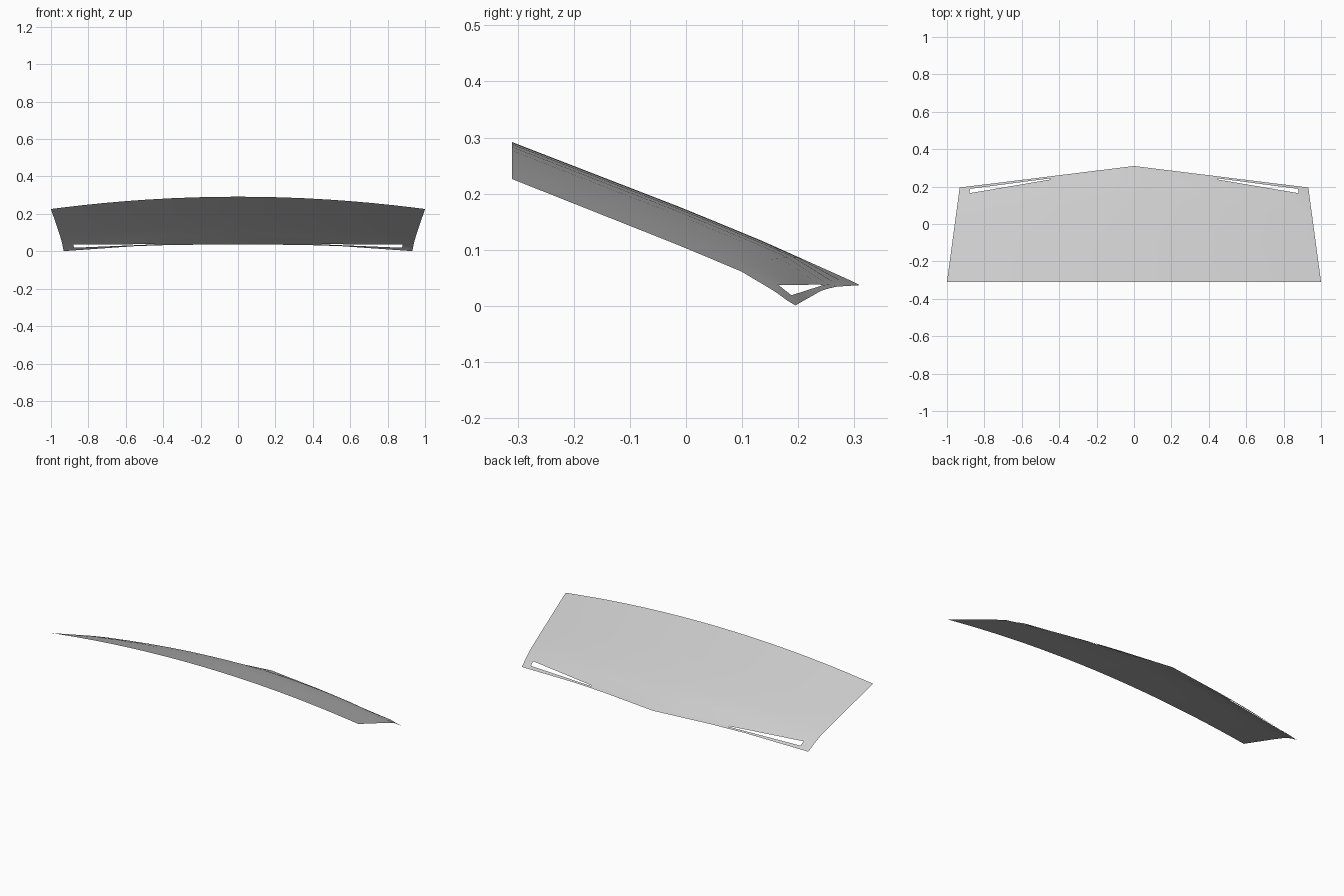
import bpy
import bmesh

cube = bpy.data.objects.get("Cube")
if cube:
    bpy.data.objects.remove(cube, do_unlink=True)

grey = bpy.data.materials.new("light_grey")
grey.use_nodes = True
colour = (0.6, 0.6, 0.6, 1)
grey.diffuse_color = colour
grey.node_tree.nodes["Principled BSDF"].inputs["Base Color"].default_value = colour


def interp(points, t):
    """Piecewise linear value through (t, value) points."""
    for (a, va), (b, vb) in zip(points, points[1:]):
        if t <= b:
            return va + (vb - va) * (t - a) / (b - a)
    return points[-1][1]


# Fore-aft profile of the centre line: y, z
CENTRE = [(-0.31, 0.292), (0, 0.172), (0.15, 0.11), (0.31, 0.037)]
# Back edge rows as functions of the fraction across: slot front, slot back, rim
EDGE_Y = [[(0, 0.285), (0.48, 0.238), (0.94, 0.165), (1, 0.158)],
          [(0, 0.298), (0.48, 0.244), (0.94, 0.188), (1, 0.18)],
          [(0, 0.31), (1, 0.195)]]
EDGE_Z = [[(0, 0.049), (0.48, 0.038), (0.94, 0.037), (1, 0.026)],
          [(0, 0.043), (0.48, 0.037), (0.94, 0.019), (1, 0.01)],
          [(0, 0.037), (0.4, 0.034), (0.6, 0.027), (1, 0.001)]]
ACROSS = [0, 0.12, 0.24, 0.36, 0.48, 0.6, 0.72, 0.83, 0.94, 1]
MAIN_ROWS = 8


def half_width(y):
    return 1 - 0.068 * (y + 0.31) / 0.505


def point(u, row):
    if row < MAIN_ROWS:
        # Curved main panel, drooping toward the sides
        y = -0.31 + (interp(EDGE_Y[0], u) + 0.31) * row / MAIN_ROWS
        z = interp(CENTRE, y) - (0.069 + 0.01 * y) * u * u
    else:
        # Flattened rim with the slot rows
        y = interp(EDGE_Y[row - MAIN_ROWS], u)
        z = interp(EDGE_Z[row - MAIN_ROWS], u)
    return u * half_width(min(y, 0.195)), y, z


# Half of the panel, leaving the slot open
bm = bmesh.new()
rows = [[bm.verts.new(point(u, r)) for u in ACROSS] for r in range(MAIN_ROWS + 3)]
for r in range(MAIN_ROWS + 2):
    for c in range(len(ACROSS) - 1):
        if r == MAIN_ROWS and 0.45 < ACROSS[c] < 0.9:
            continue
        bm.faces.new((rows[r][c], rows[r][c + 1], rows[r + 1][c + 1], rows[r + 1][c]))
mesh = bpy.data.meshes.new("curved_panel")
bm.to_mesh(mesh)
bm.free()
mesh.materials.append(grey)
panel = bpy.data.objects.new("curved_panel", mesh)
bpy.context.collection.objects.link(panel)

# Other half
mirror = panel.modifiers.new("mirror", 'MIRROR')
mirror.use_clip = True

bpy.ops.object.select_all(action='DESELECT')
panel.select_set(True)
bpy.context.view_layer.objects.active = panel
bpy.ops.object.shade_smooth_by_angle()
